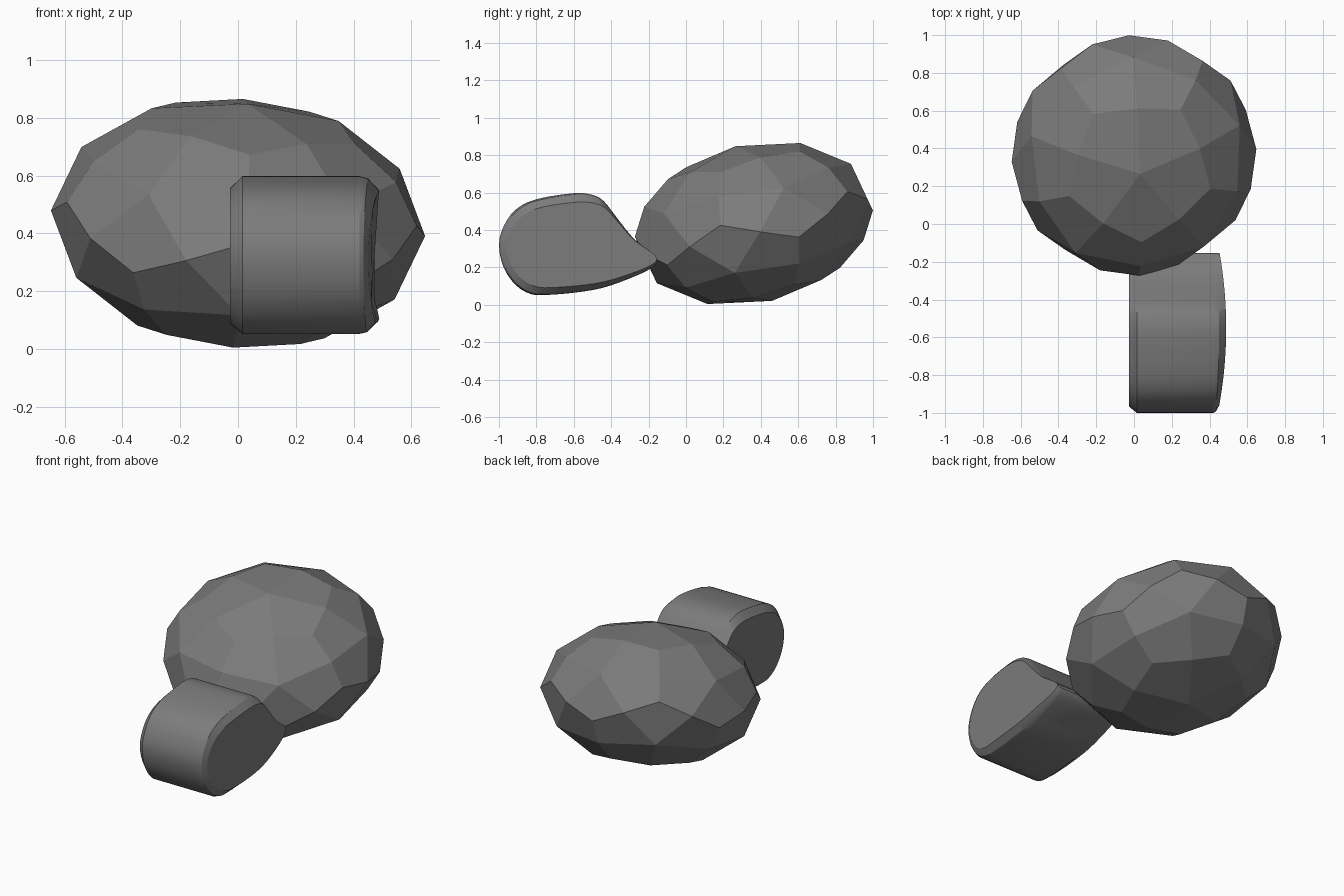
import bpy, bmesh, math
from mathutils import Matrix, Vector

if "Cube" in bpy.data.objects:
    bpy.data.objects.remove(bpy.data.objects["Cube"])

# Dark grey stone shared by both parts
stone = bpy.data.materials.new("dark_stone")
stone.diffuse_color = (0.2, 0.2, 0.2, 1)
stone.use_nodes = True
stone.node_tree.nodes["Principled BSDF"].inputs["Base Color"].default_value = stone.diffuse_color


def add_object(name, bm):
    mesh = bpy.data.meshes.new(name)
    bmesh.ops.recalc_face_normals(bm, faces=bm.faces)
    bm.to_mesh(mesh)
    bm.free()
    mesh.materials.append(stone)
    obj = bpy.data.objects.new(name, mesh)
    bpy.context.collection.objects.link(obj)
    return obj


def rot(deg, axis):
    return Matrix.Rotation(math.radians(deg), 4, axis)


# Faceted boulder: each icosahedron face split into three kites, on a tilted ellipsoid
ico = bmesh.new()
bmesh.ops.create_icosphere(ico, subdivisions=1, radius=1)
place = (Matrix.Translation((0, 0.363, 0.435)) @ rot(2, 'Z') @ rot(13.4, 'X') @ rot(4, 'Y')
         @ Matrix.Diagonal((0.65, 0.647, 0.426, 1)) @ rot(90, 'Z'))
bm = bmesh.new()
corner = {v: bm.verts.new(place @ v.co.normalized()) for v in ico.verts}
middle = {e: bm.verts.new(place @ (e.verts[0].co + e.verts[1].co).normalized()) for e in ico.edges}
for f in ico.faces:
    centre = bm.verts.new(place @ f.calc_center_median().normalized())
    for loop in f.loops:
        bm.faces.new((corner[loop.vert], middle[loop.edge], centre, middle[loop.link_loop_prev.edge]))
ico.free()
add_object("faceted_boulder", bm)

# Rounded block: side profile (y, z) swept along x with chamfered rims
profile = [(-1, .32), (-.975, .42), (-.91, .51), (-.8, .565), (-.6, .597), (-.5, .588),
           (-.44, .555), (-.38, .48), (-.28, .355), (-.16, .255), (-.18, .2), (-.3, .142),
           (-.45, .09), (-.6, .065), (-.75, .053), (-.83, .058), (-.91, .105), (-.975, .2)]


def smooth_loop(points, steps):
    pts = [Vector(p) for p in points]
    n, out = len(pts), []
    for i in range(n):
        a, b, c, d = (pts[(i + k) % n] for k in (-1, 0, 1, 2))
        for s in range(steps):
            t = s / steps
            out.append(0.5 * (2 * b + (c - a) * t + (2 * a - 5 * b + 4 * c - d) * t * t
                              + (3 * b - a - 3 * c + d) * t ** 3))
    return out


outline = smooth_loop(profile, 3)
bm = bmesh.new()
rings = []
# x position, y scale, z scale and pull-in towards the ends for every ring
for x, sy, sz, bow in ((-.027, .955, .86, 0), (-.015, .97, .90, 0), (.015, 1, 1, 0),
                       (.42, 1, 1, 0), (.45, .99, .975, .015), (.488, .95, .84, .035)):
    rings.append([bm.verts.new((x - bow * ((p.x + .57) / .42) ** 2,
                                -.2 + (p.x + .2) * sy, .3 + (p.y - .3) * sz)) for p in outline])
for a, b in zip(rings, rings[1:]):
    for i in range(len(a)):
        j = (i + 1) % len(a)
        bm.faces.new((a[i], a[j], b[j], b[i]))
bm.faces.new(rings[0])
bm.faces.new(rings[-1])
block = add_object("rounded_block", bm)
bpy.context.view_layer.objects.active = block
block.select_set(True)
bpy.ops.object.shade_smooth_by_angle(angle=math.radians(25))
